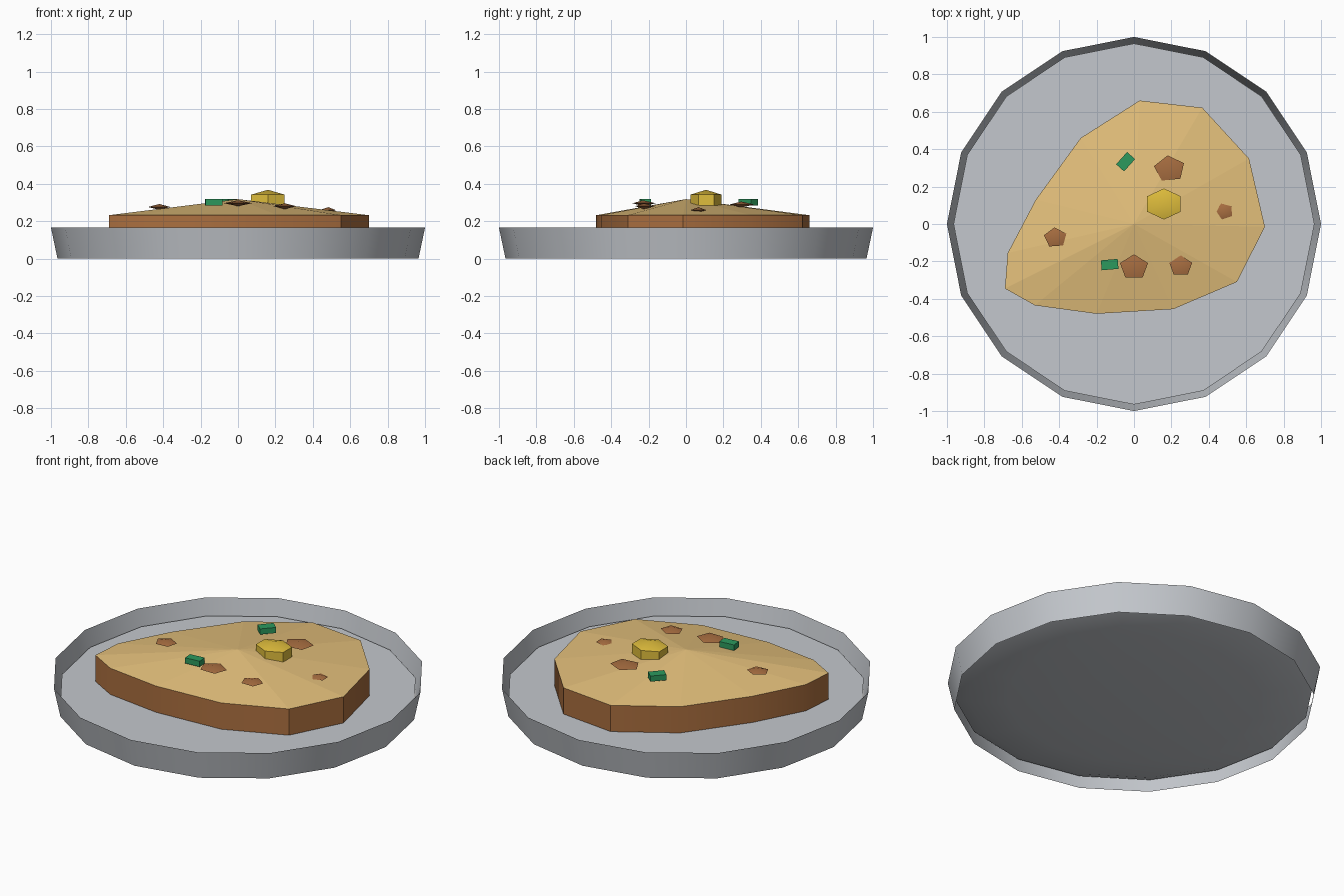
import bpy, bmesh, math
from mathutils import Matrix, Vector

if "Cube" in bpy.data.objects:
    bpy.data.objects.remove(bpy.data.objects["Cube"])


def material(name, rgb):
    m = bpy.data.materials.new(name)
    m.diffuse_color = (*rgb, 1)
    m.use_nodes = True
    m.node_tree.nodes["Principled BSDF"].inputs["Base Color"].default_value = m.diffuse_color
    return m


GREY = material("grey metal", (0.55, 0.575, 0.61))
TAN = material("baked tan", (0.78, 0.53, 0.20))
CRUST = material("crust brown", (0.41, 0.16, 0.05))
BROWN = material("topping brown", (0.39, 0.155, 0.052))
YELLOW = material("butter yellow", (0.74, 0.51, 0.045))
GREEN = material("herb green", (0.025, 0.32, 0.11))


def finish(name, bm, mats, smooth=False):
    bmesh.ops.recalc_face_normals(bm, faces=bm.faces)
    me = bpy.data.meshes.new(name)
    bm.to_mesh(me)
    bm.free()
    for m in mats:
        me.materials.append(m)
    ob = bpy.data.objects.new(name, me)
    bpy.context.collection.objects.link(ob)
    if smooth:
        bpy.ops.object.select_all(action='DESELECT')
        ob.select_set(True)
        bpy.context.view_layer.objects.active = ob
        bpy.ops.object.shade_smooth_by_angle(angle=math.radians(30))
    return ob


def ring(bm, pts, z):
    return [bm.verts.new((x, y, z)) for x, y in pts]


def bridge(bm, a, b):
    n = len(a)
    return [bm.faces.new((a[i], a[(i + 1) % n], b[(i + 1) % n], b[i])) for i in range(n)]


def fan(bm, loop, tip):
    v = bm.verts.new(tip)
    n = len(loop)
    return [bm.faces.new((loop[i], loop[(i + 1) % n], v)) for i in range(n)]


def polygon(n, rx, ry, cx=0, cy=0, start=math.pi / 2):
    return [(cx + rx * math.cos(start + math.tau * i / n),
             cy + ry * math.sin(start + math.tau * i / n)) for i in range(n)]


# Tray wall: thin flared band
bm = bmesh.new()
bridge(bm, ring(bm, polygon(16, 0.965, 0.965), 0), ring(bm, polygon(16, 1, 1), 0.166))
finish("tray_wall", bm, [GREY], True)

# Tray floor: flat top over a shallow rounded underside
bm = bmesh.new()
loops = []
for k in range(4):
    a = math.radians(22.5 * k)
    r = 0.965 * math.cos(a)
    loops.append(ring(bm, polygon(16, r, r), 0.073 - 0.071 * math.sin(a)))
bm.faces.new(loops[0])
for a, b in zip(loops, loops[1:]):
    bridge(bm, a, b)
fan(bm, loops[-1], (0, 0, 0.002))
floor = finish("tray_floor", bm, [GREY], True)
for e in floor.data.edges:  # crisp rim around the flat top
    if all(floor.data.vertices[v].co.z > 0.07 for v in e.vertices):
        e.use_edge_sharp = True

# Flatbread: teardrop slab with a low faceted peak
outline = [(.03, .66), (-.285, .46), (-.525, .13), (-.675, -.155), (-.69, -.345), (-.53, -.435),
           (-.20, -.48), (.21, -.455), (.55, -.31), (.70, -.015), (.615, .35), (.365, .622)]
bm = bmesh.new()
low, high = ring(bm, outline, 0.077), ring(bm, outline, 0.232)
for f in bridge(bm, low, high) + [bm.faces.new(low)]:
    f.material_index = 1
fan(bm, high, (0, 0, 0.318))
bread = finish("flatbread", bm, [TAN, CRUST], True)
for f in bread.data.polygons:
    if f.material_index == 0:
        f.use_smooth = False

# Meat crumbs: flat five-sided double pyramids (x, y, z, rx, ry, turn)
crumbs = [(0, -.23, .296, .079, .068, 0), (.25, -.225, .28, .064, .057, 0),
          (-.42, -.073, .276, .063, .055, .08), (.483, .067, .259, .049, .045, .35),
          (.19, .295, .289, .085, .072, .12)]
for i, (x, y, z, rx, ry, turn) in enumerate(crumbs):
    bm = bmesh.new()
    loop = ring(bm, polygon(5, rx, ry, x, y, math.pi / 2 + turn), z)
    fan(bm, loop, (x, y, z + .016))
    fan(bm, loop, (x, y, z - .016))
    finish(f"meat_crumb_{i + 1}", bm, [BROWN], True)

# Butter pat: hexagonal block with a peaked top
bm = bmesh.new()
hexagon = polygon(6, 0.103, 0.083, 0.16, 0.107)
low, high = ring(bm, hexagon, 0.285), ring(bm, hexagon, 0.342)
bridge(bm, low, high)
bm.faces.new(low)
fan(bm, high, (0.16, 0.107, 0.368))
finish("butter_pat", bm, [YELLOW], True)

# Herb pieces: small turned boxes
for i, (x, y, sx, sy, deg) in enumerate([(-.045, .333, .088, .057, 48), (-.13, -.217, .09, .053, 5)]):
    bm = bmesh.new()
    bmesh.ops.create_cube(bm, size=1, matrix=Matrix.LocRotScale(
        Vector((x, y, .301)), Matrix.Rotation(math.radians(deg), 3, 'Z').to_quaternion(),
        Vector((sx, sy, .033))))
    finish(f"herb_piece_{i + 1}", bm, [GREEN])
